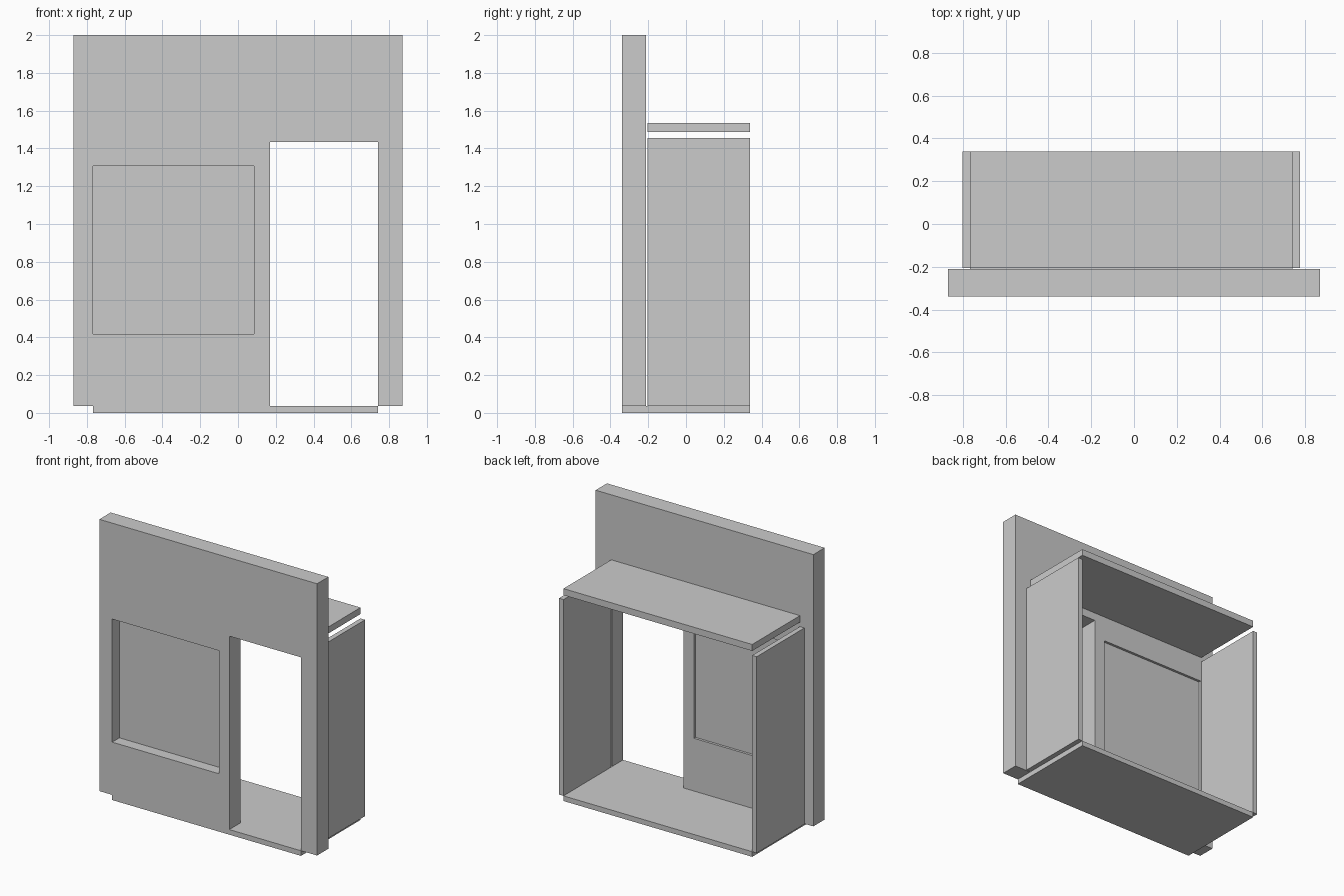
import bpy, bmesh
from mathutils import Vector

if "Cube" in bpy.data.objects:
    bpy.data.objects.remove(bpy.data.objects["Cube"])


def finish(name, bm):
    bmesh.ops.recalc_face_normals(bm, faces=bm.faces)
    mesh = bpy.data.meshes.new(name)
    bm.to_mesh(mesh)
    bm.free()
    obj = bpy.data.objects.new(name, mesh)
    bpy.context.collection.objects.link(obj)
    return obj


def box(name, x, y, z):
    """Box from (min, max) ranges on each axis."""
    bm = bmesh.new()
    bmesh.ops.create_cube(bm, size=1)
    for v in bm.verts:
        v.co = Vector(r[0] if c < 0 else r[1] for c, r in zip(v.co, (x, y, z)))
    return finish(name, bm)


def wall(name, x, y, z, openings):
    """Upright wall with rectangular openings given as (x range, z range)."""
    bm = bmesh.new()
    xs = sorted({*x, *(v for o in openings for v in o[0])})
    zs = sorted({*z, *(v for o in openings for v in o[1])})
    for x0, x1 in zip(xs, xs[1:]):
        for z0, z1 in zip(zs, zs[1:]):
            cx, cz = (x0 + x1) / 2, (z0 + z1) / 2
            if any(ox[0] < cx < ox[1] and oz[0] < cz < oz[1] for ox, oz in openings):
                continue
            bm.faces.new([bm.verts.new((px, y[0], pz)) for px, pz in
                          ((x0, z0), (x1, z0), (x1, z1), (x0, z1))])
    bmesh.ops.remove_doubles(bm, verts=bm.verts, dist=1e-5)
    # Extrude the sheet to full thickness, keeping the front
    ext = bmesh.ops.extrude_face_region(bm, geom=bm.faces[:], use_keep_orig=True)
    moved = [g for g in ext["geom"] if isinstance(g, bmesh.types.BMVert)]
    bmesh.ops.translate(bm, verts=moved, vec=(0, y[1] - y[0], 0))
    return finish(name, bm)


FLOOR_Z = 0.037
LEFT, RIGHT = -0.767, 0.741           # inside width
SIDE_T = 0.036                        # side wall thickness
BACK, FRONT = 0.34, -0.34
ROOM_Y = (-0.205, BACK)
window = ((LEFT, 0.085), (0.418, 1.307))
door = ((0.169, RIGHT), (FLOOR_Z, 1.434))

# Floor slab
box("floor", (LEFT, RIGHT), (FRONT, BACK), (0, FLOOR_Z))

# Front wall with window and door openings
wall("front_wall", (-0.87, 0.87), (FRONT, -0.211), (FLOOR_Z, 2.0), [window, door])

# Recessed window pane
box("window_pane", window[0], (-0.258, -0.229), window[1])

# Side walls
for name, x in (("left_wall", (LEFT - SIDE_T, LEFT)),
                ("right_wall", (RIGHT, RIGHT + SIDE_T))):
    box(name, x, ROOM_Y, (FLOOR_Z, 1.455))

# Roof slab, floating just above the side walls
box("roof", (LEFT, RIGHT), ROOM_Y, (1.487, 1.534))
